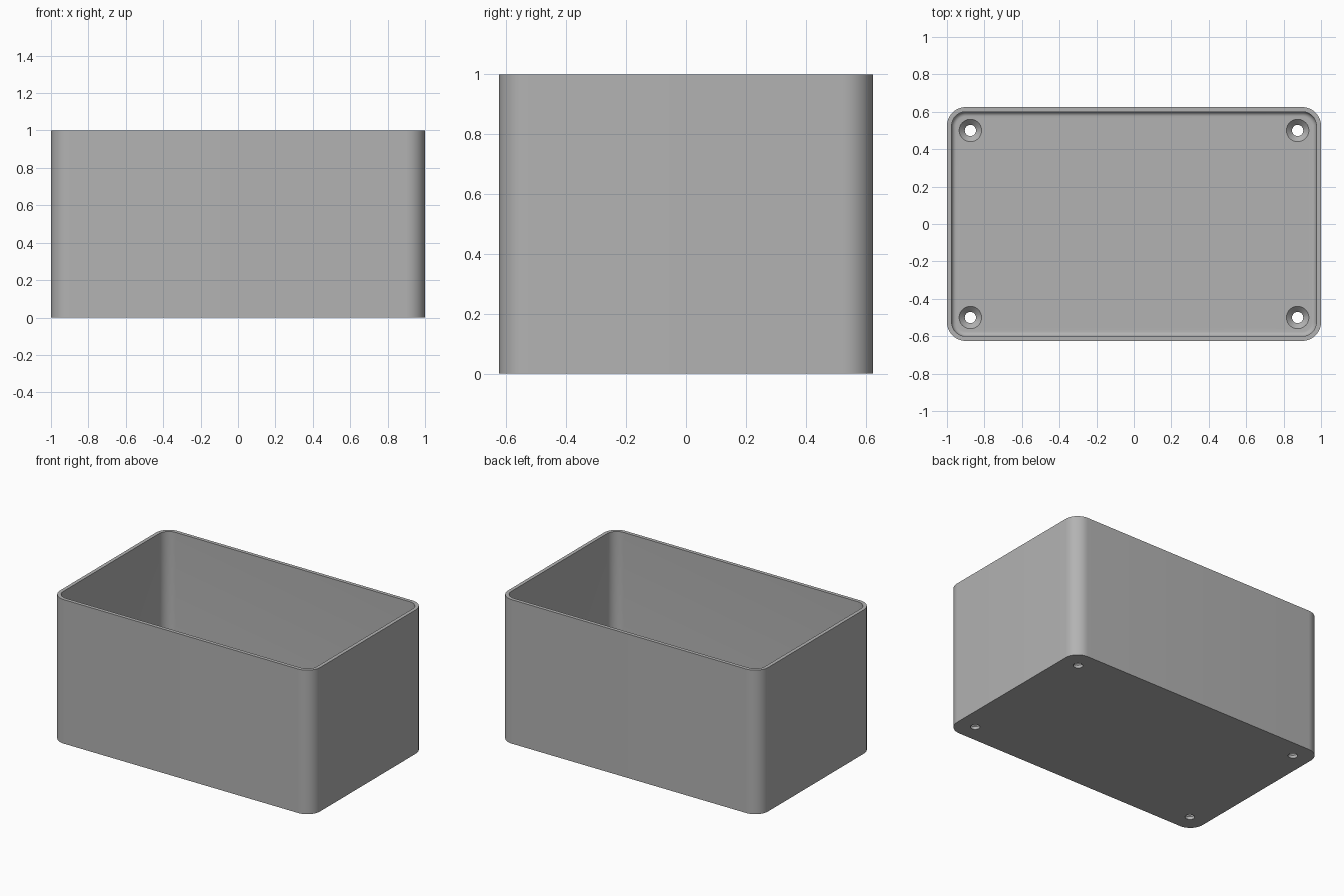
import bpy, bmesh
from math import sin, cos, pi, radians

cube = bpy.data.objects.get("Cube")
if cube:
    bpy.data.objects.remove(cube)

HALF_X, HALF_Y, HEIGHT = 1.0, 0.625, 1.0
WALL, FLOOR, CORNER, FILLET = 0.025, 0.05, 0.1, 0.025
HOLE_X, HOLE_Y = 0.875, 0.5

grey = bpy.data.materials.new("matte grey")
grey.use_nodes = True
colour = (0.45, 0.45, 0.45, 1)
grey.diffuse_color = colour
grey.node_tree.nodes["Principled BSDF"].inputs["Base Color"].default_value = colour


def rounded_ring(bm, inset, z, steps=12):
    """Rounded rectangle outline, inset from the outer wall."""
    radius = CORNER - inset
    ring = []
    for q, (sx, sy) in enumerate([(1, 1), (-1, 1), (-1, -1), (1, -1)]):
        for i in range(steps + 1):
            a = (q + i / steps) * pi / 2
            ring.append(bm.verts.new((sx * (HALF_X - CORNER) + radius * cos(a),
                                      sy * (HALF_Y - CORNER) + radius * sin(a), z)))
    return ring


def circle_ring(bm, radius, z, steps=40):
    return [bm.verts.new((radius * cos(2 * pi * i / steps),
                          radius * sin(2 * pi * i / steps), z)) for i in range(steps)]


def loft(name, ring_maker, profile):
    """Closed solid through rings given as (size, height)."""
    bm = bmesh.new()
    rings = [ring_maker(bm, size, z) for size, z in profile]
    for a, b in zip(rings, rings[1:]):
        for i in range(len(a)):
            j = (i + 1) % len(a)
            bm.faces.new((a[i], a[j], b[j], b[i]))
    bm.faces.new(rings[0])
    bm.faces.new(rings[-1])
    bmesh.ops.recalc_face_normals(bm, faces=bm.faces)
    mesh = bpy.data.meshes.new(name)
    bm.to_mesh(mesh)
    bm.free()
    obj = bpy.data.objects.new(name, mesh)
    bpy.context.collection.objects.link(obj)
    obj.data.materials.append(grey)
    return obj


# Open box: outer wall, rim, inner wall, rounded transition to the floor
profile = [(0, 0), (0, HEIGHT), (WALL, HEIGHT)]
for i in range(9):
    a = i / 8 * pi / 2
    profile.append((WALL + FILLET * (1 - cos(a)), FLOOR + FILLET * (1 - sin(a))))
box = loft("open_box", rounded_ring, profile)

# Countersunk screw holes through the floor corners
for sx in (-1, 1):
    for sy in (-1, 1):
        cutter = loft("screw_hole_cutter", circle_ring,
                      [(0.03, -0.1), (0.03, FLOOR - 0.03), (0.06, FLOOR), (0.06, FLOOR + 0.1)])
        cutter.location = (sx * HOLE_X, sy * HOLE_Y, 0)
        cutter.hide_render = True
        cutter.hide_set(True)
        cut = box.modifiers.new("screw hole", "BOOLEAN")
        cut.operation = "DIFFERENCE"
        cut.solver = "EXACT"
        cut.object = cutter

# Apply the cuts, then shade the curves smoothly
bpy.context.view_layer.update()
cut_mesh = bpy.data.meshes.new_from_object(
    box.evaluated_get(bpy.context.evaluated_depsgraph_get()))
box.modifiers.clear()
box.data = cut_mesh
for obj in [o for o in bpy.data.objects if o.name.startswith("screw_hole_cutter")]:
    bpy.data.objects.remove(obj)
bpy.context.view_layer.objects.active = box
box.select_set(True)
bpy.ops.object.shade_smooth_by_angle(angle=radians(30))
